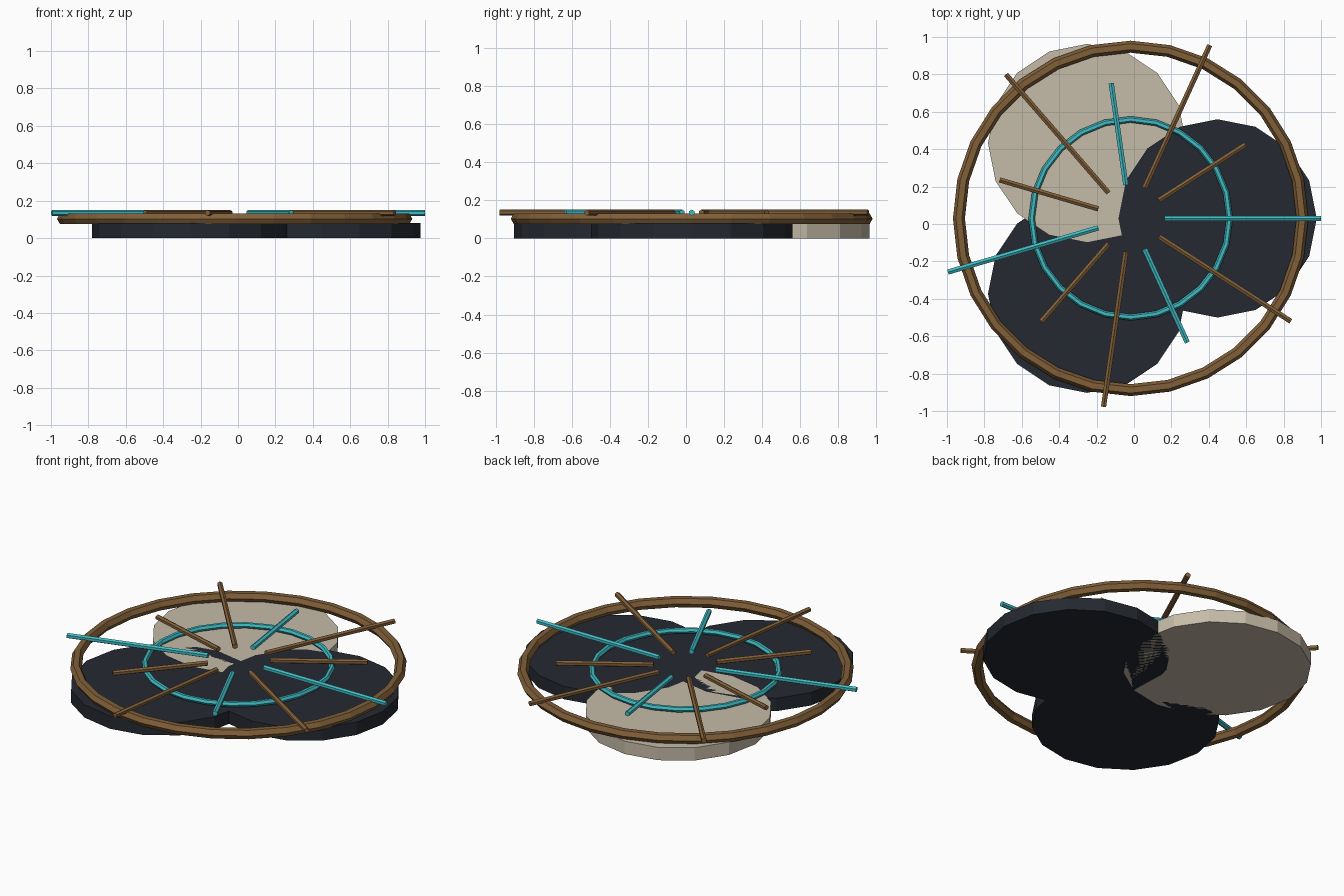
import bpy
from math import radians, cos, sin, pi
from mathutils import Matrix, Vector

if "Cube" in bpy.data.objects:
    bpy.data.objects.remove(bpy.data.objects["Cube"])

CX, CY = -0.018, 0.03            # common centre of the wheel


def material(name, rgb):
    m = bpy.data.materials.new(name)
    m.diffuse_color = (*rgb, 1)
    m.use_nodes = True
    m.node_tree.nodes["Principled BSDF"].inputs["Base Color"].default_value = m.diffuse_color
    return m


DARK = material("dark", (0.018, 0.022, 0.03))
PALE = material("pale", (0.56, 0.50, 0.39))
TEAL = material("teal", (0.05, 0.50, 0.55))
BROWN = material("brown", (0.22, 0.115, 0.04))


def finish(name, mat):
    ob = bpy.context.object
    ob.name = name
    ob.data.materials.append(mat)
    return ob


def disc(name, angle, mat):
    a = radians(angle)
    h = 0.08
    bpy.ops.mesh.primitive_cylinder_add(
        vertices=16, radius=0.53, depth=h,
        location=(CX + 0.465 * cos(a), CY + 0.465 * sin(a), h / 2))
    ob = finish(name, mat)
    # a vertex points along +x
    ob.data.transform(Matrix.Rotation(pi / 2, 4, 'Z'))


def ring(name, major, minor, segments, z, mat):
    bpy.ops.mesh.primitive_torus_add(
        major_radius=major, minor_radius=minor, major_segments=segments,
        minor_segments=6, location=(CX, CY, z))
    finish(name, mat)


def rod(name, angle, inner, outer, mat):
    bpy.ops.mesh.primitive_cylinder_add(vertices=6, radius=0.016, depth=outer - inner)
    ob = finish(name, mat)
    # lay along x with an edge on top, push outwards, spin to its angle
    ob.data.transform(Matrix.Rotation(angle, 4, 'Z')
                      @ Matrix.Translation(Vector(((inner + outer) / 2, 0, 0)))
                      @ Matrix.Rotation(pi / 2, 4, 'Y')
                      @ Matrix.Rotation(pi / 2, 4, 'Z'))
    ob.location = (CX, CY, 0.135)


# three overlapping base discs
disc("base_disc_right", 0, DARK)
disc("base_disc_back", 120, PALE)
disc("base_disc_front", 240, DARK)

# two rings
ring("outer_ring", 0.918, 0.032, 28, 0.103, BROWN)
ring("inner_ring", 0.529, 0.017, 24, 0.105, TEAL)

# eleven rays, alternately long and short, every third one teal
for i in range(11):
    rod(f"ray_{i + 1}", i * 2 * pi / 11, 0.18, 1.018 if i % 2 == 0 else 0.73,
        TEAL if i % 3 == 0 else BROWN)
